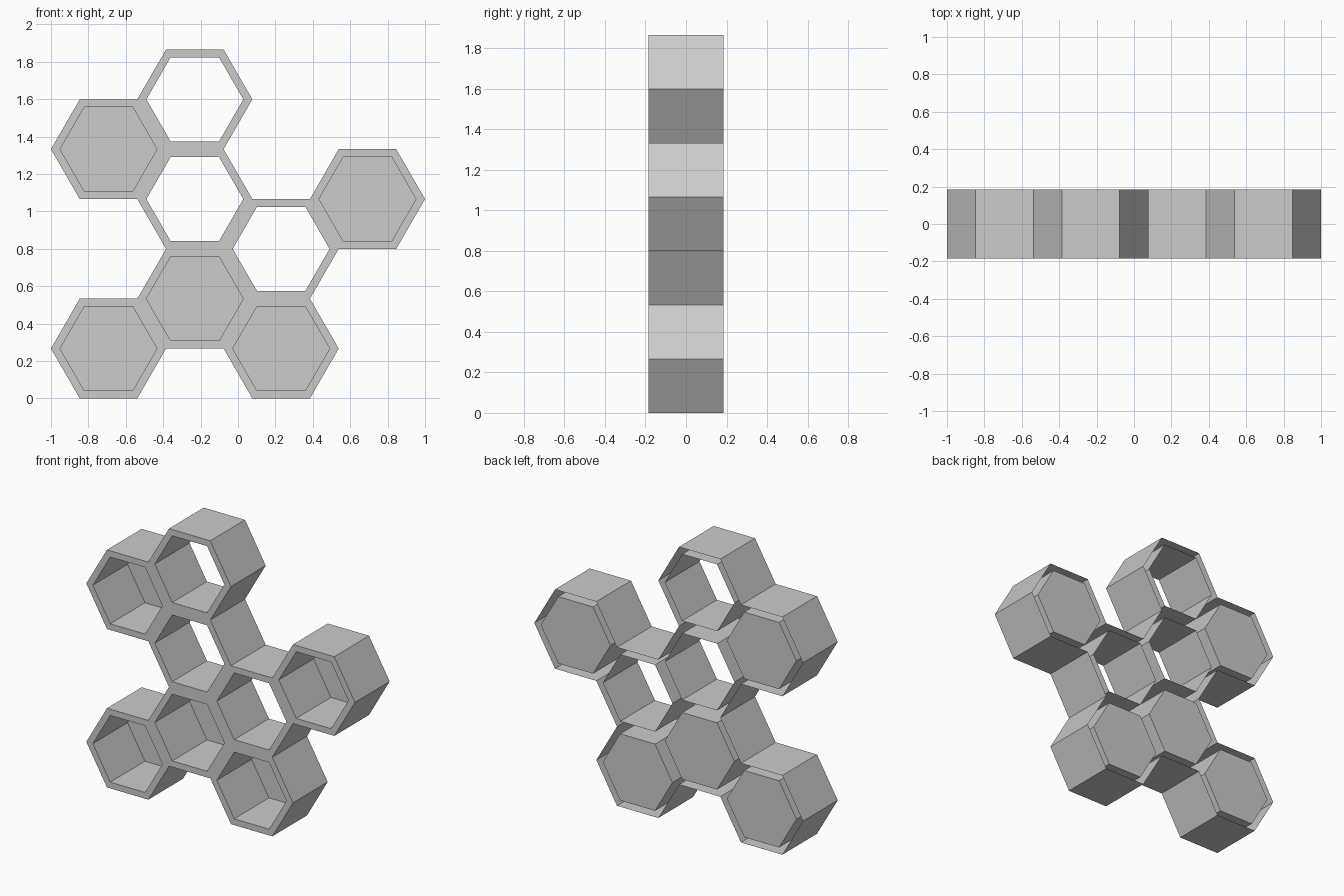
import bpy, bmesh, math

if "Cube" in bpy.data.objects:
    bpy.data.objects.remove(bpy.data.objects["Cube"])

R = 2 / 6.5                     # hexagon radius
A = R * math.sqrt(3) / 2        # hexagon apothem
D = 0.6 * R                     # half depth
RIM = 0.042                     # rim width

# cells: column, height in apothems, has back panel
CELLS = [(0, 1, True), (0, 5, True), (1, 2, True), (1, 4, False),
         (1, 6, False), (2, 1, True), (2, 3, False), (3, 4, True)]

bm = bmesh.new()
tag = bm.faces.layers.int.new("backed")

# front faces of the honeycomb
for col, row, backed in CELLS:
    cx, cz = -1 + R + 1.5 * R * col, A * row
    vs = [bm.verts.new((cx + R * math.cos(k * math.pi / 3), -D,
                        cz + R * math.sin(k * math.pi / 3))) for k in range(6)]
    bm.faces.new(vs)[tag] = int(backed)
bmesh.ops.remove_doubles(bm, verts=bm.verts[:], dist=0.001)
bm.normal_update()
cells = bm.faces[:]

# outer walls along the outline only
outline = [e for e in bm.edges if e.is_boundary]
ret = bmesh.ops.extrude_edge_only(bm, edges=outline)
wall = [g for g in ret["geom"] if isinstance(g, bmesh.types.BMVert)]
bmesh.ops.translate(bm, verts=wall, vec=(0, 2 * D, 0))

# front rims, then inner tubes reaching back to the panels
bmesh.ops.inset_individual(bm, faces=cells, thickness=RIM, use_even_offset=True)
is_backed = [f[tag] for f in cells]
panels = bmesh.ops.extrude_discrete_faces(bm, faces=cells)["faces"]
for f in panels:
    bmesh.ops.translate(bm, verts=f.verts[:], vec=(0, 2 * D, 0))

# open cells have no panel
openings = [f for f, b in zip(panels, is_backed) if not b]
bmesh.ops.delete(bm, geom=openings, context='FACES_ONLY')

mesh = bpy.data.meshes.new("honeycomb_shelf")
bm.to_mesh(mesh)
bm.free()
obj = bpy.data.objects.new("honeycomb_shelf", mesh)
bpy.context.collection.objects.link(obj)
